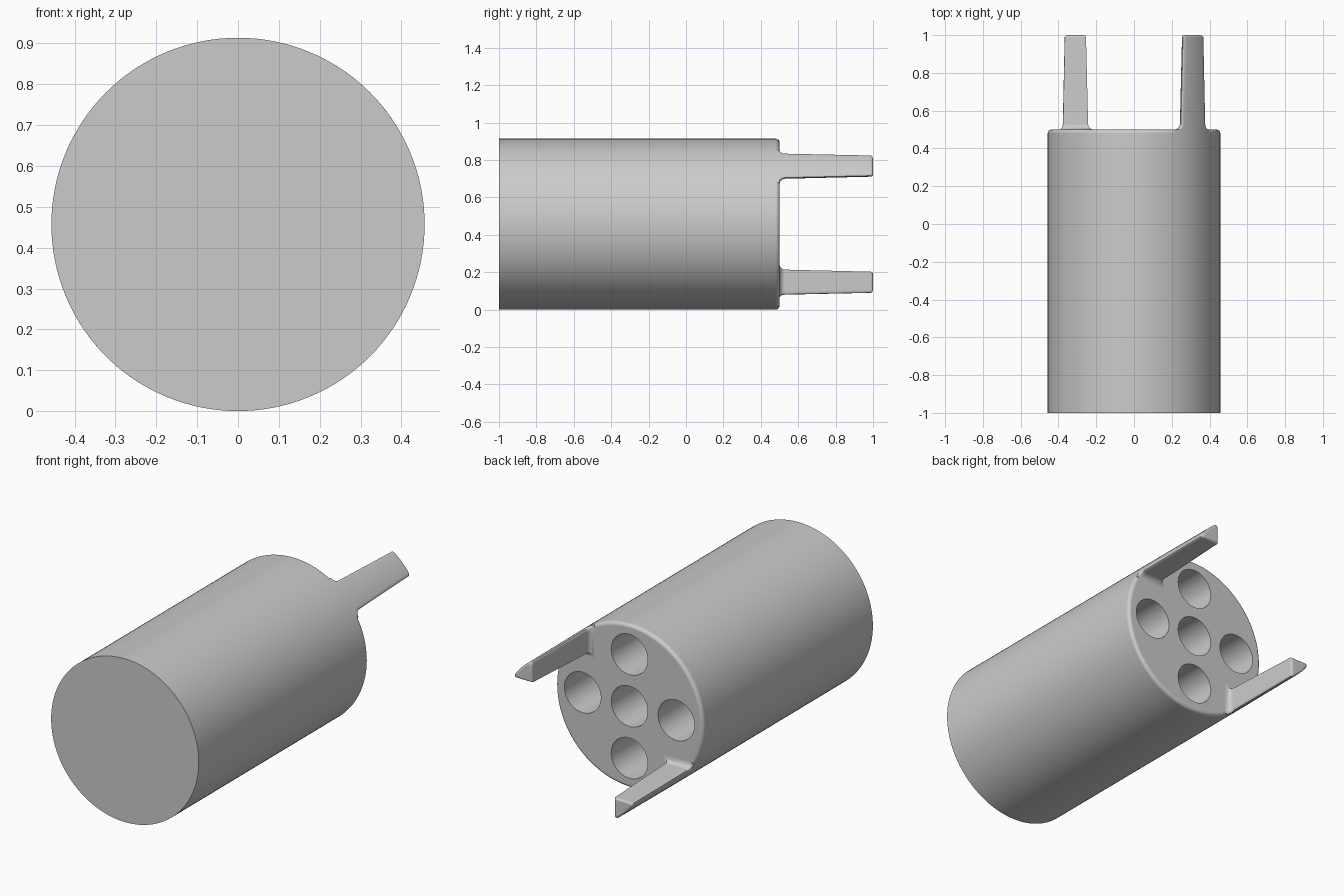
import bpy, bmesh
from math import asin, sin, cos, pi, radians
from mathutils import Vector, Matrix

cube = bpy.data.objects.get("Cube")
if cube:
    bpy.data.objects.remove(cube)

R = 0.457          # body radius
BACK = 0.5         # y of the drilled end
ROUND = 0.02       # edge rounding of the drilled end
AXIS_Z = R         # height of the body axis

grey = bpy.data.materials.new("plain grey")
grey.use_nodes = True
grey.diffuse_color = (0.6, 0.6, 0.6, 1)
grey.node_tree.nodes["Principled BSDF"].inputs["Base Color"].default_value = (0.6, 0.6, 0.6, 1)


def loft(name, rings):
    """Skin a list of equal-length closed rings and cap both ends."""
    bm = bmesh.new()
    loops = [[bm.verts.new(p) for p in ring] for ring in rings]
    n = len(loops[0])
    for a, b in zip(loops, loops[1:]):
        for i in range(n):
            j = (i + 1) % n
            bm.faces.new((a[i], a[j], b[j], b[i]))
    bm.faces.new(loops[0])
    bm.faces.new(loops[-1])
    bmesh.ops.recalc_face_normals(bm, faces=bm.faces)
    mesh = bpy.data.meshes.new(name)
    bm.to_mesh(mesh)
    bm.free()
    mesh.materials.append(grey)
    obj = bpy.data.objects.new(name, mesh)
    obj.location.z = AXIS_Z
    bpy.context.collection.objects.link(obj)
    return obj


def circle(r, y, cx=0, cz=0, n=128):
    return [(cx + r * cos(2 * pi * i / n), y, cz + r * sin(2 * pi * i / n)) for i in range(n)]


def select_only(obj):
    bpy.ops.object.select_all(action='DESELECT')
    obj.select_set(True)
    bpy.context.view_layer.objects.active = obj


def smooth(obj):
    select_only(obj)
    bpy.ops.object.shade_smooth_by_angle(angle=radians(32))
    mod = obj.modifiers.new("even shading", 'WEIGHTED_NORMAL')
    mod.keep_sharp = True


# Body: plain cylinder, sharp at the front, rounded at the back
rings = [circle(R, -1)]
for k in range(7):
    a = k / 6 * pi / 2
    rings.append(circle(R - ROUND * (1 - cos(a)), BACK - ROUND * (1 - sin(a))))
body = loft("body", rings)

# Five round sockets drilled into the back
SOCKET_R, SPREAD, DEPTH = 0.113, 0.29, 0.75
for cx, cz in ((0, 0), (1, 0), (-1, 0), (0, 1), (0, -1)):
    x, z = cx * SPREAD, cz * SPREAD
    cutter = loft("socket_cutter", [circle(SOCKET_R, y, x, z, 64) for y in (BACK - DEPTH, BACK + 0.1)])
    cutter.hide_render = True
    cut = body.modifiers.new("socket", 'BOOLEAN')
    cut.operation, cut.solver, cut.object = 'DIFFERENCE', 'EXACT', cutter
    select_only(body)
    bpy.ops.object.modifier_apply(modifier=cut.name)
    bpy.data.objects.remove(cutter)
smooth(body)


def prong_section(y, c, r):
    """Square inner corner at (c, c), rounded tips, outer arc of radius r."""
    a0 = asin(c / r)
    start = a0 + 0.06
    tip = Vector((r * cos(a0), c))
    flat = tip - Vector((0.03, 0))
    on_arc = Vector((r * cos(start), r * sin(start)))
    corner = []
    for k in range(7):
        t = k / 6
        corner.append(flat * (1 - t) ** 2 + tip * 2 * t * (1 - t) + on_arc * t * t)
    arc = [Vector((r * cos(a), r * sin(a)))
           for a in (start + (pi / 2 - 2 * start) * k / 10 for k in range(1, 10))]
    mirrored = [Vector((p.y, p.x)) for p in reversed(corner)]
    return [(p.x, y, p.y) for p in [Vector((c, c))] + corner + arc + mirrored]


# Prongs: flared foot, slight draft, softened end
FOOT, END = 0.03, 0.012
sections = [prong_section(BACK - ROUND, 0.243 - FOOT, R)]
for k in range(7):
    a = k / 6 * pi / 2
    sections.append(prong_section(BACK + FOOT * (1 - cos(a)), 0.243 - FOOT * (1 - sin(a)), R))
for k in range(6):
    a = k / 5 * pi / 2
    inset = END * (1 - cos(a))
    sections.append(prong_section(1 - END * (1 - sin(a)), 0.254 + inset, R - 0.002 - inset))

for name, turn in (("upper_prong", 0), ("lower_prong", pi)):
    prong = loft(name, sections)
    prong.data.transform(Matrix.Rotation(turn, 4, 'Y'))
    smooth(prong)
